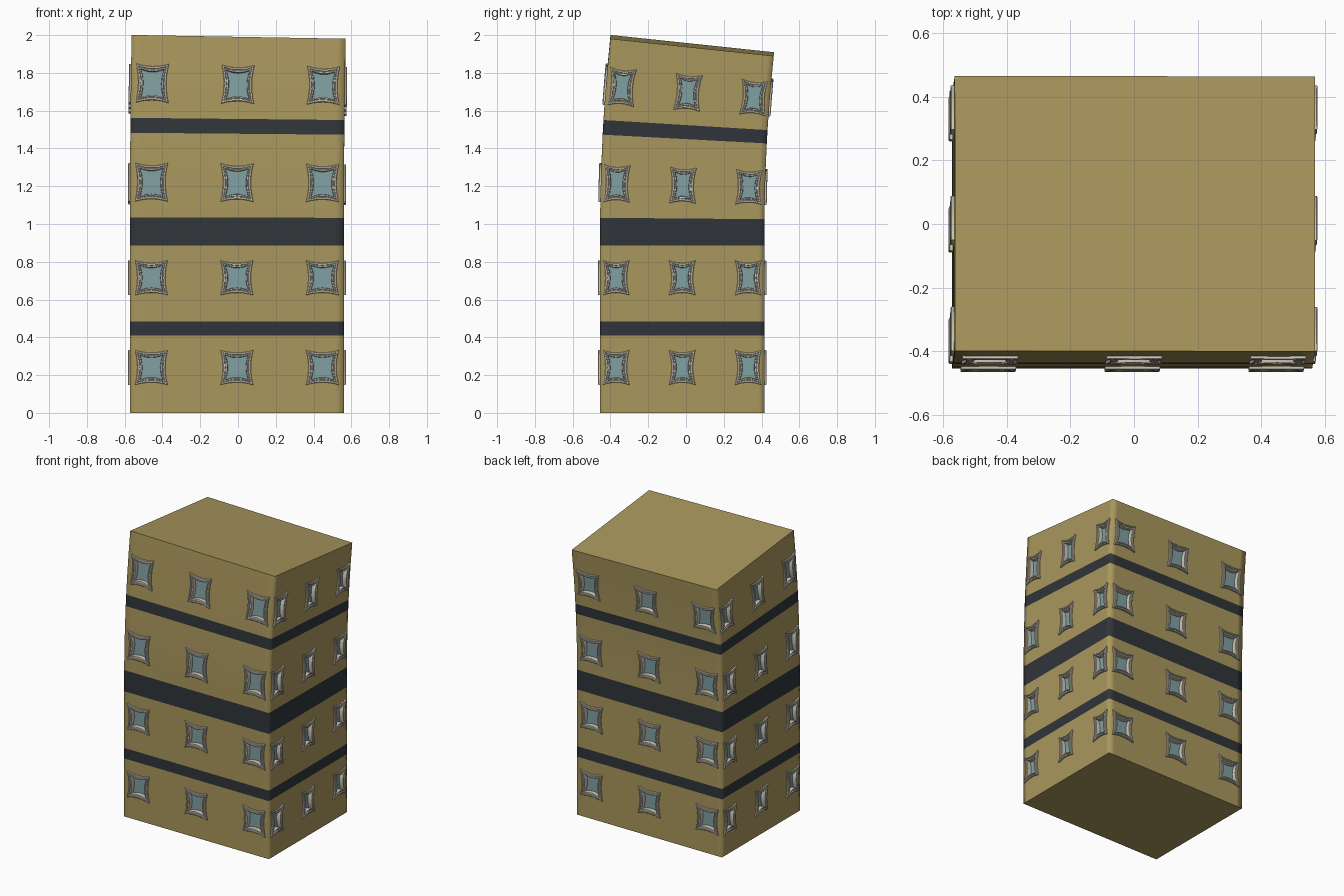
import bpy, bmesh, math
from mathutils import Vector

if "Cube" in bpy.data.objects:
    bpy.data.objects.remove(bpy.data.objects["Cube"])

HX, HY, CX, CY, H = 0.5665, 0.435, -0.006, -0.02, 1.947
Z0, K = 0.95, 0.107                      # bend start and curvature
BEND = Vector((0.165, 0.986))
BANDS = [(0.41, 0.484), (0.885, 1.03), (1.455, 1.53)]
FLOORS = [(0.24, 0.092), (0.715, 0.092), (1.207, 0.097), (1.705, 0.098)]
# outward normal, half length of wall, wall distance, window spacing, window half width
WALLS = [((0, -1), HX, HY, 0.453, 0.087), ((1, 0), HY, HX, 0.35, 0.070),
         ((0, 1), HX, HY, 0.453, 0.087), ((-1, 0), HY, HX, 0.35, 0.070)]
HOLE = 0.018


def bend(p):
    s = p.z - Z0
    if s <= 0:
        return Vector((p.x + CX, p.y + CY, p.z))
    q = Vector((p.x, p.y))
    u, r = q.dot(BEND), 1 / K
    q += BEND * (r - (r - u) * math.cos(K * s) - u)
    return Vector((q.x + CX, q.y + CY, Z0 + (r - u) * math.sin(K * s)))


def on_wall(n, dist, u, z, d=0.0):
    return Vector((-n[1] * u + n[0] * (dist + d), n[0] * u + n[1] * (dist + d), z))


def material(name, rgb):
    m = bpy.data.materials.new(name)
    m.diffuse_color = (*rgb, 1)
    m.use_nodes = True
    m.node_tree.nodes["Principled BSDF"].inputs["Base Color"].default_value = m.diffuse_color
    return m


def finish(bm, name, mats):
    for v in bm.verts:
        v.co = bend(v.co)
    me = bpy.data.meshes.new(name)
    bm.to_mesh(me)
    bm.free()
    ob = bpy.data.objects.new(name, me)
    bpy.context.collection.objects.link(ob)
    for m in mats:
        me.materials.append(m)
    return ob


# Tower body: gridded walls with window openings and flush dark bands
bm = bmesh.new()
zs = sorted([0, H] + [z for b in BANDS for z in b] +
            [c + s * (h - HOLE) for c, h in FLOORS for s in (-1, 1)])
for n, half, dist, gap, w in WALLS:
    us = sorted([-half, half] + [g + s * (w - HOLE) for g in (-gap, 0, gap) for s in (-1, 1)])
    for i in range(len(us) - 1):
        for z1, z2 in zip(zs, zs[1:]):
            zm = (z1 + z2) / 2
            if i % 2 and any(abs(zm - c) < 0.01 for c, h in FLOORS):
                continue
            f = bm.faces.new([bm.verts.new(on_wall(n, dist, u, z)) for u, z in
                              ((us[i], z1), (us[i + 1], z1), (us[i + 1], z2), (us[i], z2))])
            f.smooth = True
            f.material_index = int(any(a < zm < b for a, b in BANDS))
bmesh.ops.remove_doubles(bm, verts=bm.verts, dist=1e-4)
for level in (0, H):
    rim = [e for e in bm.edges if all(abs(v.co.z - level) < 1e-4 for v in e.verts)]
    for f in bmesh.ops.edgeloop_fill(bm, edges=rim)["faces"]:
        f.smooth = False
        f.material_index = 0
        f.normal_update()
        if (f.normal.z > 0) != (level > 0):
            f.normal_flip()
    for e in rim:
        e.smooth = False
finish(bm, "tower_body", [material("ochre_wall", (0.40, 0.31, 0.11)),
                          material("dark_band", (0.03, 0.036, 0.042))])


# Pinched window outline, inset from the outer edge
def outline(w, h, inset, pinch=0.013, n=6):
    w, h, pts = w - inset, h - inset, []
    for k in range(4):
        for i in range(n):
            t = 2 * i / n - 1
            c = pinch * (1 - t * t)
            pts.append([(t * w, -h + c), (w - c, t * h), (-t * w, h - c), (-w + c, -t * h)][k])
    return pts


# Window frames with two ridges and a reveal, and recessed panes
PROFILE = [(0, -0.012), (0, 0.008), (0.003, 0.011), (0.011, 0.011), (0.013, 0.004),
           (0.016, 0.004), (0.018, 0.009), (0.025, 0.008), (0.027, -0.022)]
frames, panes = bmesh.new(), bmesh.new()
for n, half, dist, gap, w in WALLS:
    for g in (-gap, 0, gap):
        for c, h in FLOORS:
            rings = [[frames.verts.new(on_wall(n, dist, g + x, c + z, d))
                      for x, z in outline(w, h, ins)] for ins, d in PROFILE]
            for a, b in zip(rings, rings[1:]):
                for j in range(len(a)):
                    k = (j + 1) % len(a)
                    frames.faces.new((a[j], a[k], b[k], b[j]))
            panes.faces.new([panes.verts.new(on_wall(n, dist, g + x, c + z, -0.02))
                             for x, z in outline(w, h, 0.026)])
bmesh.ops.triangulate(panes, faces=panes.faces)
frame = finish(frames, "window_frames", [material("cream_frame", (0.60, 0.56, 0.46))])
finish(panes, "window_panes", [material("teal_glass", (0.22, 0.35, 0.36))])
bpy.context.view_layer.objects.active = frame
frame.select_set(True)
bpy.ops.object.shade_smooth_by_angle(angle=math.radians(30))
